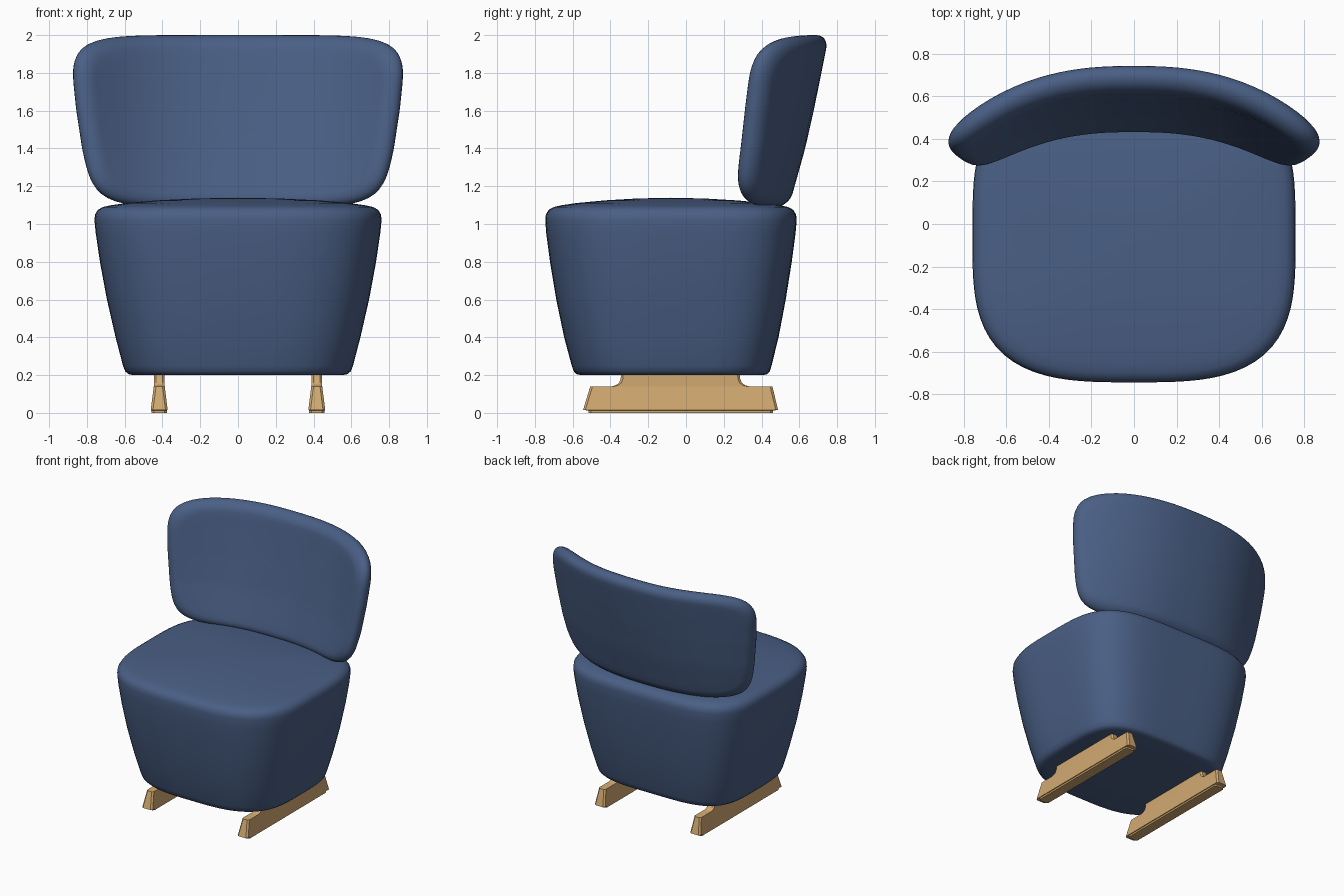
import bpy, bmesh, math

if "Cube" in bpy.data.objects:
    bpy.data.objects.remove(bpy.data.objects["Cube"])


def material(name, color):
    m = bpy.data.materials.new(name)
    m.diffuse_color = (*color, 1)
    m.use_nodes = True
    m.node_tree.nodes["Principled BSDF"].inputs["Base Color"].default_value = m.diffuse_color
    return m


blue = material("blue fabric", (0.068, 0.115, 0.235))
wood = material("light wood", (0.64, 0.40, 0.165))


def loft(name, rings, mat, angle, cap_points=None):
    """Skin a list of closed rings; cap with poles or flat faces."""
    bm = bmesh.new()
    vs = [[bm.verts.new(p) for p in r] for r in rings]
    n = len(vs[0])
    for a, b in zip(vs, vs[1:]):
        for i in range(n):
            j = (i + 1) % n
            bm.faces.new((a[i], a[j], b[j], b[i]))
    if cap_points:
        for ring, p in ((vs[0], cap_points[0]), (vs[-1], cap_points[1])):
            c = bm.verts.new(p)
            for i in range(n):
                bm.faces.new((ring[i], ring[(i + 1) % n], c))
    else:
        bm.faces.new(vs[0])
        bm.faces.new(vs[-1])
    bmesh.ops.recalc_face_normals(bm, faces=bm.faces)
    me = bpy.data.meshes.new(name)
    bm.to_mesh(me)
    bm.free()
    ob = bpy.data.objects.new(name, me)
    bpy.context.collection.objects.link(ob)
    me.materials.append(mat)
    bpy.ops.object.select_all(action='DESELECT')
    ob.select_set(True)
    bpy.context.view_layer.objects.active = ob
    bpy.ops.object.shade_smooth_by_angle(angle=math.radians(angle))
    return ob


def unit_ring(n_front, n_back, count=96):
    """Superellipse with different squareness at front (-y) and back."""
    pts = []
    for i in range(count):
        a = 2 * math.pi * i / count
        c, s = math.cos(a), math.sin(a)
        n = n_back if s > 0 else n_front
        r = (abs(c) ** n + abs(s) ** n) ** (-1 / n)
        pts.append((r * c, r * s))
    return pts


def interp(table, z):
    for (z0, a), (z1, b) in zip(table, table[1:]):
        if z <= z1:
            break
    return a + (b - a) * (z - z0) / (z1 - z0)


# Seat: tapered block with a gently domed top (z, half width, front, back)
sections = [(0.2, 0.30, -0.32, 0.2), (0.2, 0.555, -0.555, 0.405),
            (0.205, 0.58, -0.58, 0.43), (0.22, 0.597, -0.594, 0.444),
            (0.25, 0.609, -0.605, 0.453), (0.4, 0.648, -0.645, 0.49),
            (0.6, 0.694, -0.687, 0.528), (0.8, 0.731, -0.72, 0.56),
            (0.95, 0.753, -0.74, 0.58), (1.02, 0.76, -0.745, 0.586),
            (1.05, 0.757, -0.742, 0.583), (1.075, 0.742, -0.727, 0.568),
            (1.09, 0.715, -0.70, 0.54), (1.099, 0.675, -0.66, 0.50),
            (1.111, 0.59, -0.58, 0.42), (1.125, 0.43, -0.43, 0.27),
            (1.135, 0.22, -0.26, 0.1)]
rings = []
for z, hx, yf, yb in sections:
    cy, hy = (yf + yb) / 2, (yb - yf) / 2
    rings.append([(hx * u, cy + hy * v, z) for u, v in unit_ring(3.2, 4.0)])
loft("seat", rings, blue, 60, ((0, -0.08, 0.2), (0, -0.08, 1.139)))

# Backrest: curved, leaning, rounded panel
WIDTH = [(1.0, 0.735), (1.2, 0.775), (1.4, 0.815), (1.6, 0.845), (1.8, 0.866), (2.0, 0.876)]
LEAN = [(1.0, 0.445), (1.15, 0.497), (1.4, 0.567), (1.6, 0.612), (1.8, 0.653), (2.0, 0.692)]
ZC, HZ, THICK, ROUND = 1.545, 0.455, 0.064, 0.07


def back_point(u, v, inset, scale, d):
    z = ZC + v * scale * (HZ - inset)
    x = u * scale * (interp(WIDTH, z) - inset)
    y = interp(LEAN, z) - 0.43 * abs(x) ** 2.5
    slope = math.copysign(0.43 * 2.5 * abs(x) ** 1.5, x)
    k = d / math.hypot(slope, 1)
    return (x + slope * k, y + k, z)


outline = unit_ring(6.5, 6.5, 128)
steps = [(ROUND, s, THICK) for s in (0.15, 0.3, 0.45, 0.6, 0.75, 0.88)]
for i in range(13):
    f = math.radians(90 - 15 * i)
    steps.append((ROUND * (1 - math.cos(f)), 1, THICK * math.sin(f)))
steps += [(ROUND, s, -THICK) for s in (0.88, 0.75, 0.6, 0.45, 0.3, 0.15)]
rings = [[back_point(u, v, *st) for u, v in outline] for st in steps]
loft("backrest", rings, blue, 60,
     (back_point(0, 0, 0, 0, THICK), back_point(0, 0, 0, 0, -THICK)))

# Wooden runners: flared foot with a narrower neck (z, front, back, half width)
layers = [(0, -0.515, 0.46, 0.040), (0.013, -0.515, 0.46, 0.040),
          (0.015, -0.545, 0.488, 0.045), (0.14, -0.507, 0.457, 0.029),
          (0.1405, -0.392, 0.333, 0.029), (0.147, -0.37, 0.311, 0.029),
          (0.16, -0.354, 0.295, 0.029), (0.18, -0.346, 0.287, 0.029),
          (0.23, -0.342, 0.283, 0.029)]
for side, cx in (("left", -0.417), ("right", 0.417)):
    rings = []
    for z, y0, y1, w in layers:
        c = 0.012
        rings.append([(cx + x, y, z) for x, y in (
            (-w + c, y0), (w - c, y0), (w, y0 + c), (w, y1 - c),
            (w - c, y1), (-w + c, y1), (-w, y1 - c), (-w, y0 + c))])
    loft(side + "_runner", rings, wood, 30)
